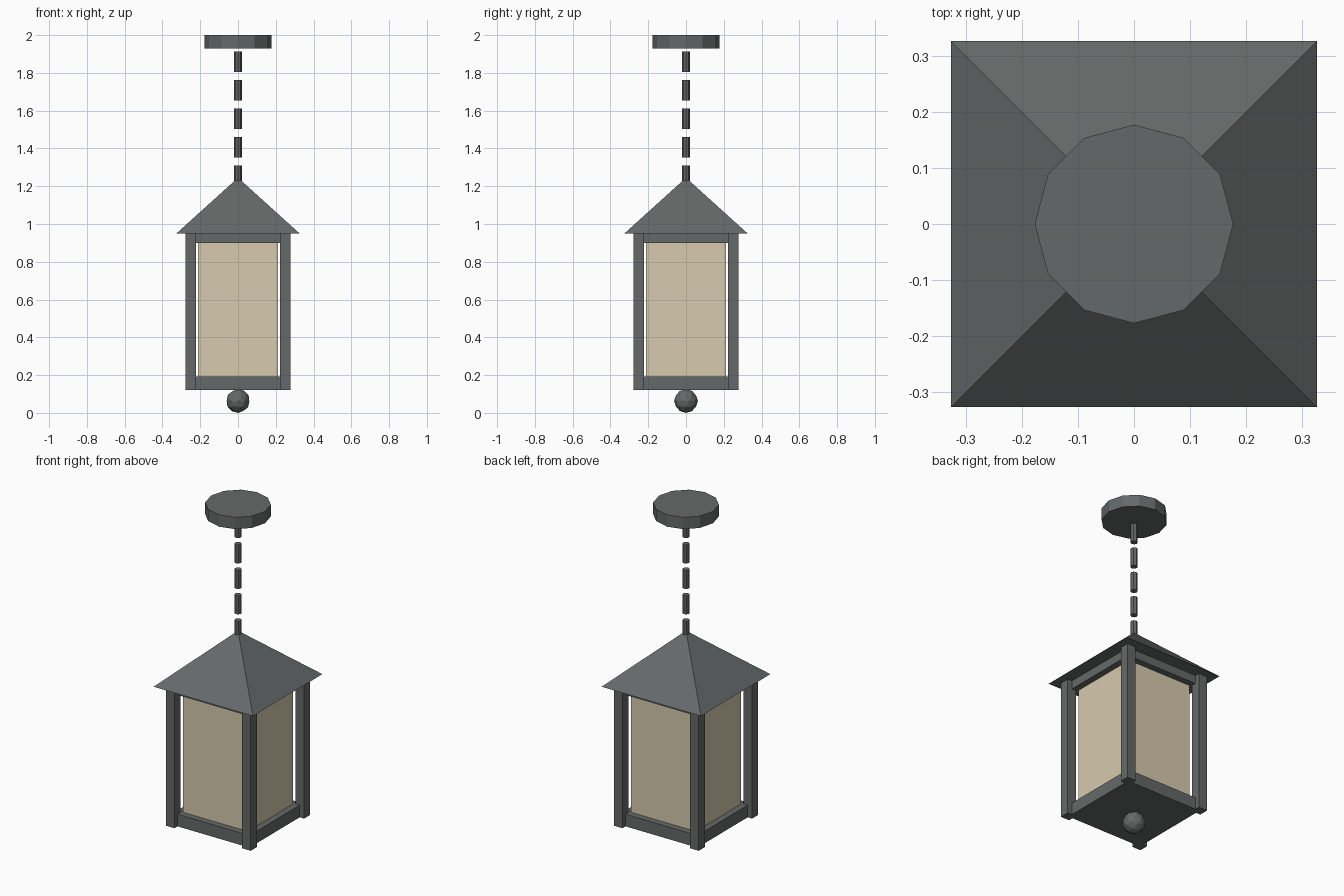
import bpy, math

if "Cube" in bpy.data.objects:
    bpy.data.objects.remove(bpy.data.objects["Cube"])


def material(name, rgb):
    m = bpy.data.materials.new(name)
    m.diffuse_color = (*rgb, 1)
    m.use_nodes = True
    m.node_tree.nodes["Principled BSDF"].inputs["Base Color"].default_value = m.diffuse_color
    return m


METAL = material("dark_metal", (0.13, 0.141, 0.14))
GLASS = material("amber_glass", (0.68, 0.585, 0.42))


def finish(name, mat):
    o = bpy.context.object
    o.name = name
    o.data.materials.append(mat)
    return o


def box(name, x, y, half, z0, z1, mat):
    bpy.ops.mesh.primitive_cube_add(size=1, location=(x, y, (z0 + z1) / 2))
    bpy.context.object.scale = (half * 2, half * 2, z1 - z0)
    return finish(name, mat)


def cylinder(name, sides, r, z0, z1):
    bpy.ops.mesh.primitive_cylinder_add(vertices=sides, radius=r, depth=z1 - z0,
                                        location=(0, 0, (z0 + z1) / 2))
    return finish(name, METAL)


# Ceiling canopy
cylinder("ceiling_canopy", 12, 0.177, 1.93, 2.0)

# Chain links
for i in range(5):
    top = 1.914 - 0.151 * i
    cylinder(f"chain_link_{i + 1}", 8, 0.02, top - 0.11, top)

# Pyramid roof
bpy.ops.mesh.primitive_cone_add(vertices=4, radius1=0.326 * math.sqrt(2), radius2=0,
                                depth=0.295, location=(0, 0, 0.95 + 0.1475),
                                rotation=(0, 0, math.pi / 4))
finish("roof", METAL)

# Frame: base, top plate and corner posts
box("base_plate", 0, 0, 0.25, 0.12, 0.192, METAL)
box("top_plate", 0, 0, 0.25, 0.9, 0.95, METAL)
for sx, nx in ((-1, "left"), (1, "right")):
    for sy, ny in ((-1, "front"), (1, "back")):
        box(f"{ny}_{nx}_post", sx * 0.2505, sy * 0.2505, 0.0285, 0.12, 0.95, METAL)

# Glass body
box("glass", 0, 0, 0.2125, 0.19, 0.902, GLASS)

# Bottom finial
bpy.ops.mesh.primitive_ico_sphere_add(subdivisions=2, radius=0.063, location=(0, 0, 0.063))
finish("finial", METAL)
